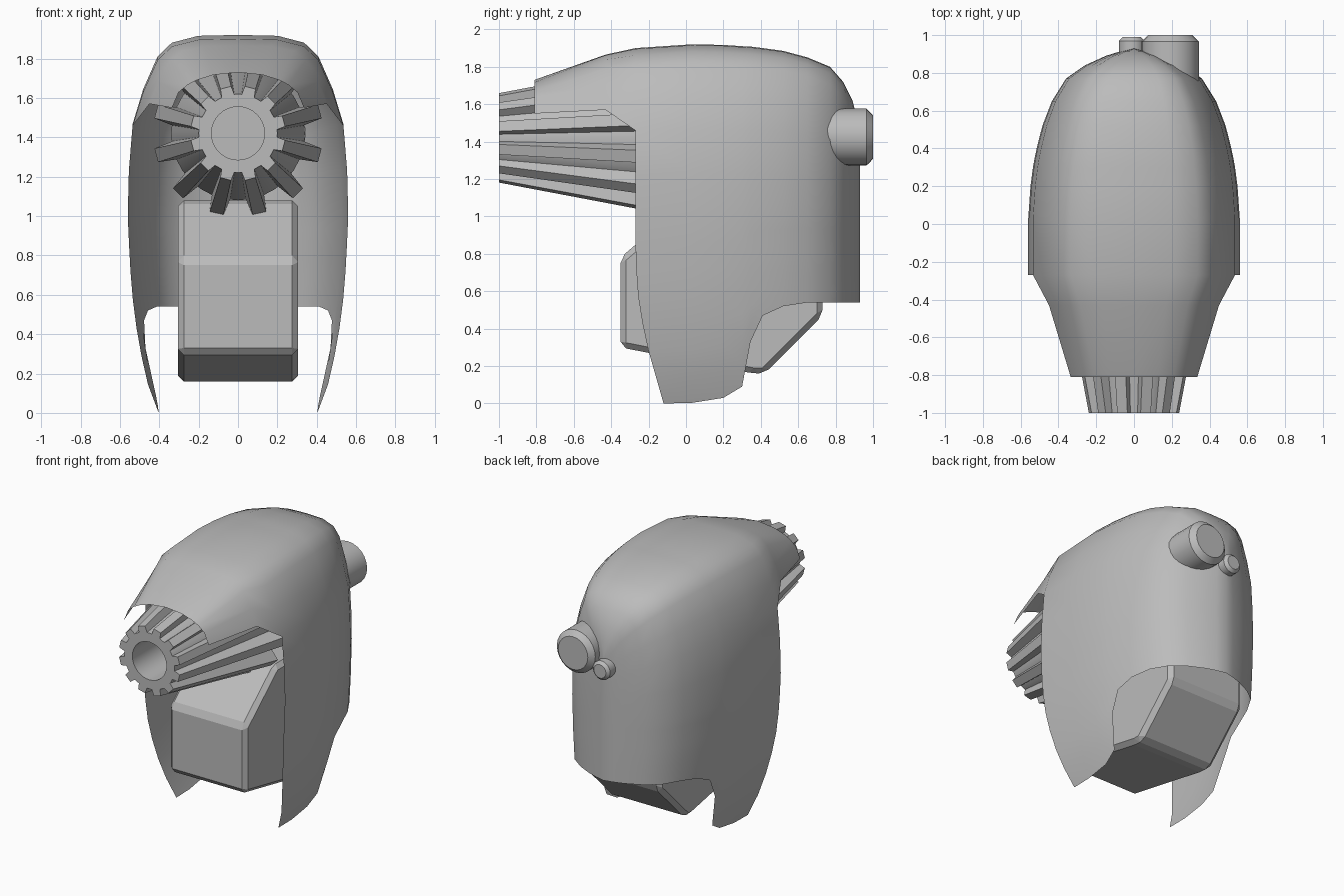
import bpy, bmesh, math
from mathutils import Vector, Matrix

cube = bpy.data.objects.get("Cube")
if cube:
    bpy.data.objects.remove(cube, do_unlink=True)

grey = bpy.data.materials.new("plain_grey")
grey.use_nodes = True
COLOUR = (0.5, 0.5, 0.5, 1)
grey.diffuse_color = COLOUR
grey.node_tree.nodes["Principled BSDF"].inputs["Base Color"].default_value = COLOUR


def add_object(name, bm, smooth=None):
    mesh = bpy.data.meshes.new(name)
    bmesh.ops.recalc_face_normals(bm, faces=bm.faces[:])
    bm.to_mesh(mesh)
    bm.free()
    mesh.materials.append(grey)
    obj = bpy.data.objects.new(name, mesh)
    bpy.context.collection.objects.link(obj)
    if smooth:
        bpy.ops.object.select_all(action="DESELECT")
        obj.select_set(True)
        bpy.context.view_layer.objects.active = obj
        bpy.ops.object.shade_smooth_by_angle(angle=math.radians(smooth))
    return obj


def interp(table, t):
    for (a, fa), (b, fb) in zip(table, table[1:]):
        if t <= b:
            return fa + (fb - fa) * max(0, t - a) / (b - a)
    return table[-1][1]


def spin(name, profile, centre, steps, smooth):
    """Revolve (radius, y) points about the y axis."""
    bm = bmesh.new()
    verts = [bm.verts.new((r, y, 0)) for r, y in profile]
    edges = [bm.edges.new(pair) for pair in zip(verts, verts[1:])]
    bmesh.ops.spin(bm, geom=verts + edges, cent=(0, 0, 0), axis=(0, 1, 0),
                   angle=math.tau, steps=steps)
    bmesh.ops.remove_doubles(bm, verts=bm.verts[:], dist=0.0005)
    bmesh.ops.translate(bm, verts=bm.verts[:], vec=centre)
    return add_object(name, bm, smooth)


# Shell: arched cross-sections lofted from front to back
WAIST = 1.0
ARCH = [(0, 1), (0.36, 0.995), (0.6, 0.957), (0.73, 0.88),
        (0.86, 0.7), (0.955, 0.51), (0.99, 0.25), (1, 0)]
LOWER_WIDTH = [(0, 0.72), (0.15, 0.82), (0.35, 0.9), (0.55, 0.95), (0.75, 0.98), (1, 1)]
FRONT_EDGE = [(0, -0.12), (0.35, -0.22), (0.6, -0.26), (0.8, -0.27)]
# y, half width, top height, hem height
STATIONS = [(-0.27, 0.56, 1.9, 0), (0.03, 0.56, 1.92, 0.003), (0.2, 0.548, 1.917, 0.03),
            (0.3, 0.535, 1.91, 0.09), (0.345, 0.527, 1.908, 0.33),
            (0.41, 0.513, 1.9, 0.47), (0.52, 0.485, 1.885, 0.52),
            (0.65, 0.435, 1.85, 0.54), (0.77, 0.36, 1.8, 0.54),
            (0.84, 0.26, 1.72, 0.54), (0.89, 0.15, 1.62, 0.54),
            (0.915, 0.07, 1.52, 0.54), (0.93, 0, 1.42, 0.54)]
LOWER_STEPS = 7
BROW_ROWS = 6

bm = bmesh.new()
columns = []
for i, (y, w, top, hem) in enumerate(STATIONS):
    points = [(w * u, y, WAIST + (top - WAIST) * v) for u, v in ARCH]
    for k in range(1, LOWER_STEPS + 1):
        z = WAIST + (hem - WAIST) * k / LOWER_STEPS
        points.append((w * interp(LOWER_WIDTH, z),
                       interp(FRONT_EDGE, z) if i == 0 else y, z))
    columns.append([bm.verts.new(p) for p in points])

# Brow sections reach forward from the upper rows only
low_u, low_v = ARCH[BROW_ROWS - 1]
mid = [bm.verts.new((0.45 * u / low_u, -0.43, 1.57 + 0.295 * (v - low_v) / (1 - low_v)))
       for u, v in ARCH[:BROW_ROWS]]
nose = []
for u, v in ARCH[:BROW_ROWS]:
    s = u / low_u
    nose.append(bm.verts.new((0.335 * s, -0.81, 1.55 + 0.18 * math.sqrt(max(0, 1 - s * s)))))
columns = [nose, mid] + columns
for a, b in zip(columns, columns[1:]):
    for j in range(min(len(a), len(b)) - 1):
        bm.faces.new((a[j], b[j], b[j + 1], a[j + 1]))
# Mirror across the centre plane
copy = bmesh.ops.duplicate(bm, geom=bm.verts[:] + bm.edges[:] + bm.faces[:])["geom"]
bmesh.ops.scale(bm, vec=(-1, 1, 1), verts=[g for g in copy if isinstance(g, bmesh.types.BMVert)])
bmesh.ops.remove_doubles(bm, verts=bm.verts[:], dist=0.0005)
add_object("outer_shell", bm, 50)

# Chamfered block inside the shell, from its side profile
SIDE = [(-0.35, 0.3), (-0.35, 0.78), (0, 1.08), (0.5, 1.08),
        (0.73, 0.85), (0.73, 0.47), (0.42, 0.16), (0.36, 0.16)]
bm = bmesh.new()
face = bm.faces.new([bm.verts.new((-0.305, y, z)) for y, z in SIDE])
solid = bmesh.ops.extrude_face_region(bm, geom=[face])["geom"]
bmesh.ops.translate(bm, vec=(0.61, 0, 0),
                    verts=[g for g in solid if isinstance(g, bmesh.types.BMVert)])
bmesh.ops.recalc_face_normals(bm, faces=bm.faces[:])
bmesh.ops.bevel(bm, geom=bm.edges[:], offset=0.038, segments=1, affect="EDGES",
                clamp_overlap=True)
add_object("inner_block", bm)

# Flared hub with a bored front
AXIS_Z = 1.42
FRONT, BACK = -1.0, -0.02
spin("flared_hub", [(0, -0.7), (0.135, -0.7), (0.135, FRONT), (0.2, FRONT),
                    (0.34, BACK), (0, BACK)], (0, 0, AXIS_Z), 32, 30)

# Tapered ribs around the hub
bm = bmesh.new()
for k in range(12):
    turn = Matrix.Rotation(math.radians(15 + 30 * k), 4, "Y")
    ends = []
    for y, inner, outer, root, tip in ((FRONT, 0.17, 0.24, 0.036, 0.028),
                                       (BACK, 0.31, 0.43, 0.05, 0.036)):
        corners = [(inner, -root), (outer, -tip), (outer, tip), (inner, root)]
        ends.append([bm.verts.new(turn @ Vector((r, y, s)) + Vector((0, 0, AXIS_Z)))
                     for r, s in corners])
    near, far = ends
    bm.faces.new(near)
    bm.faces.new(far)
    for j in range(4):
        n = (j + 1) % 4
        bm.faces.new((near[j], far[j], far[n], near[n]))
add_object("hub_ribs", bm)

# Capped rear cylinders
for name, x, z, r, end, cut in (("large_rear_cap", 0.193, 1.425, 0.152, 1.0, 0.035),
                                ("small_rear_cap", -0.012, 1.345, 0.068, 0.99, 0.02)):
    spin(name, [(0, 0.6), (r, 0.6), (r, end - cut), (r - cut, end), (0, end)],
         (x, 0, z), 24, 30)
